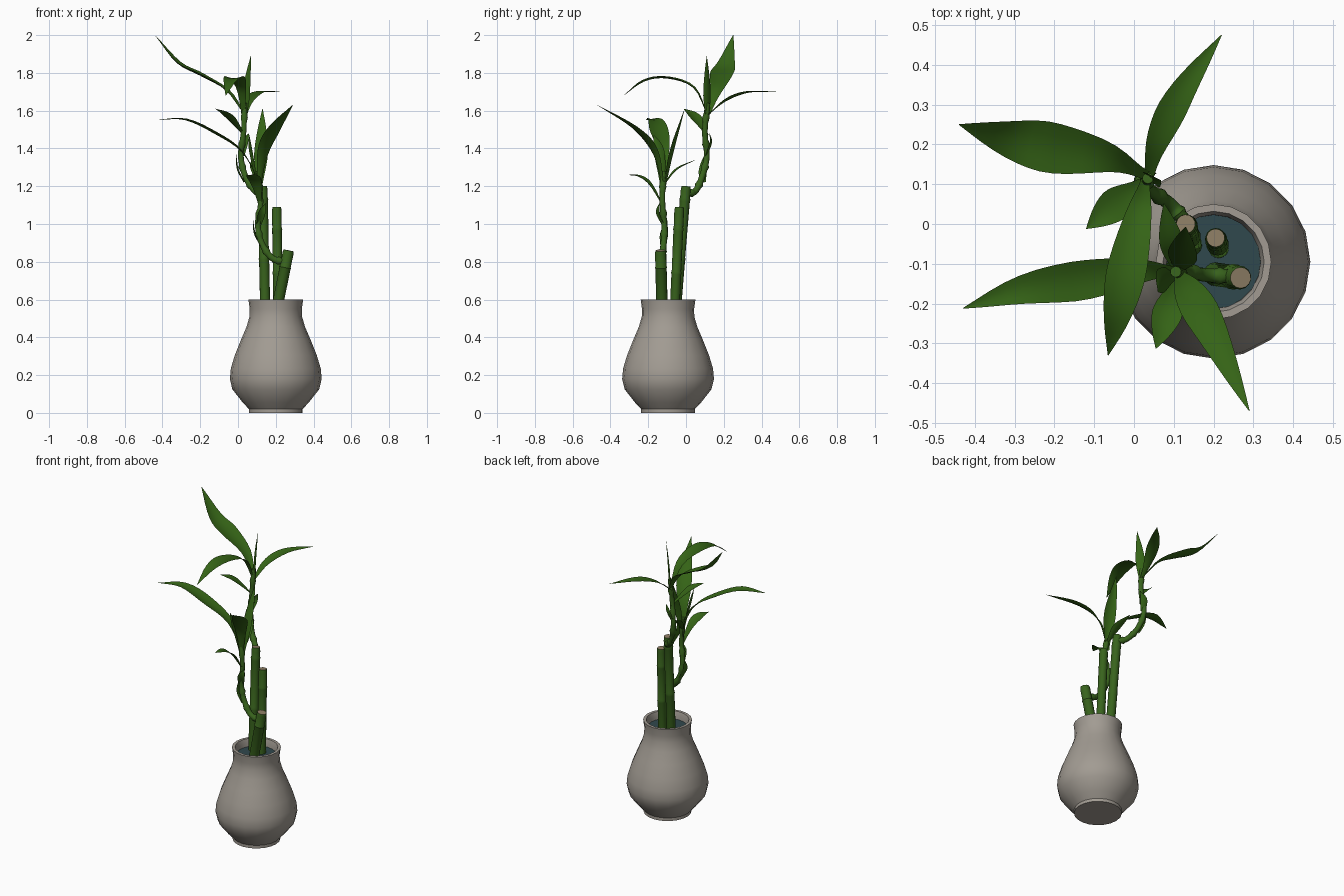
import bpy, bmesh, math
from mathutils import Vector

if "Cube" in bpy.data.objects:
    bpy.data.objects.remove(bpy.data.objects["Cube"])


def material(name, rgb):
    m = bpy.data.materials.new(name)
    m.diffuse_color = (*rgb, 1)
    m.use_nodes = True
    m.node_tree.nodes["Principled BSDF"].inputs["Base Color"].default_value = m.diffuse_color
    return m


CERAMIC = material("warm grey ceramic", (0.36, 0.33, 0.29))
LEAF = material("leaf green", (0.035, 0.125, 0.008))
STALK = material("stalk green", (0.04, 0.125, 0.012))
CUT = material("cut stalk tan", (0.27, 0.21, 0.13))
WATER = material("dark water", (0.03, 0.065, 0.075))


def finish(bm, name, mats, angle=50, recalc=True):
    if recalc:
        bmesh.ops.recalc_face_normals(bm, faces=bm.faces)
    me = bpy.data.meshes.new(name)
    bm.to_mesh(me)
    bm.free()
    for m in mats:
        me.materials.append(m)
    ob = bpy.data.objects.new(name, me)
    bpy.context.collection.objects.link(ob)
    bpy.ops.object.select_all(action='DESELECT')
    ob.select_set(True)
    bpy.context.view_layer.objects.active = ob
    bpy.ops.object.shade_smooth_by_angle(angle=math.radians(angle))
    return ob


def smooth_path(pts, n):
    """Catmull-Rom samples through the points."""
    p = [Vector(q) for q in pts]
    p = [2 * p[0] - p[1]] + p + [2 * p[-1] - p[-2]]
    out = []
    for k in range(n + 1):
        f = k / n * (len(p) - 3)
        i = min(int(f), len(p) - 4)
        t = f - i
        a, b, c, d = p[i:i + 4]
        out.append(0.5 * (2 * b + (c - a) * t + (2 * a - 5 * b + 4 * c - d) * t * t
                          + (3 * b - a - 3 * c + d) * t ** 3))
    return out


def tangent(path, i):
    return (path[min(i + 1, len(path) - 1)] - path[max(i - 1, 0)]).normalized()


def tube(name, path, radii, mats, sides=12, cut_top=False):
    bm = bmesh.new()
    rings = []
    for i, (c, r) in enumerate(zip(path, radii)):
        t = tangent(path, i)
        u = t.cross(Vector((0.3, -1, 0.1))).normalized()
        v = t.cross(u)
        rings.append([bm.verts.new(c + r * (u * math.cos(a) + v * math.sin(a)))
                      for a in (2 * math.pi * k / sides for k in range(sides))])
    for a, b in zip(rings, rings[1:]):
        for k in range(sides):
            bm.faces.new((a[k], a[k - 1], b[k - 1], b[k]))
    bm.faces.new(rings[0])
    top = bm.faces.new(rings[-1])
    if cut_top:
        top.material_index = 1
    return finish(bm, name, mats)


def leaf(name, pts, half, side=None, base=0.012, peak=0.55, fold=0.22):
    """Folded blade along a path, widest at 'peak', pointed at the tip."""
    n = 16
    path = smooth_path(pts, n)
    bm = bmesh.new()
    rows = []
    for i, c in enumerate(path):
        s = i / n
        t = tangent(path, i)
        ref = Vector(side) if side else t.cross(Vector((0, 0, 1)))
        u = (ref - t * ref.dot(t)).normalized()
        nrm = u.cross(t)
        if s < peak:
            e = s / peak
            w = base + (half - base) * e * e * (3 - 2 * e)
        else:
            w = half * (1 - ((s - peak) / (1 - peak)) ** 1.6)
        w = max(w, 0.0008)
        rows.append([bm.verts.new(c + u * w * k + nrm * w * fold * k * k)
                     for k in (-1, -0.5, 0, 0.5, 1)])
    for a, b in zip(rows, rows[1:]):
        for k in range(4):
            bm.faces.new((a[k], a[k + 1], b[k + 1], b[k]))
    return finish(bm, name, [LEAF], 80, recalc=False)


# Vase, lathed, with an inner wall
VX, VY = 0.2, -0.095


def lathe(name, profile, mat, sides=20):
    bm = bmesh.new()
    rings = [[bm.verts.new((VX + r * math.cos(a), VY + r * math.sin(a), z))
              for a in (2 * math.pi * k / sides for k in range(sides))] for r, z in profile]
    for a, b in zip(rings, rings[1:]):
        for k in range(sides):
            bm.faces.new((a[k - 1], a[k], b[k], b[k - 1]))
    bm.faces.new(rings[0])
    bm.faces.new(rings[-1])
    return finish(bm, name, [mat], 42)


lathe("vase", [(0.142, 0), (0.142, 0.02), (0.175, 0.055), (0.23, 0.125), (0.243, 0.18),
               (0.238, 0.235), (0.217, 0.305), (0.185, 0.385), (0.155, 0.455), (0.139, 0.51),
               (0.138, 0.55), (0.145, 0.6), (0.127, 0.6), (0.118, 0.57), (0.117, 0.5)], CERAMIC)
lathe("water", [(0.119, 0.53), (0.119, 0.552)], WATER)

# Thick cut stalks with tan ends and node rings
STALKS = [((0.145, -0.057, 0.5), (0.13, 0.0, 1.2), 0.027, (0.45, 0.9)),
          ((0.213, -0.062, 0.5), (0.205, -0.035, 1.09), 0.026, (0.41, 0.8)),
          ((0.195, -0.125, 0.5), (0.268, -0.135, 0.86), 0.03, (0.75,))]
for i, (a, b, r, nodes) in enumerate(STALKS):
    a, b = Vector(a), Vector(b)
    stops = [(0, r), (0.96, r), (1, r * 0.88)]
    for s in nodes:
        stops += [(s - 0.015, r), (s, r * 1.09), (s + 0.015, r * 0.97)]
    stops.sort()
    tube(f"stalk_{i + 1}", [a.lerp(b, s) for s, _ in stops], [q for _, q in stops],
         [STALK, CUT], 14, True)


# Thin curved shoots with swollen joints
def shoot(name, pts):
    n = 30
    path = smooth_path(pts, n)
    radii = [0.018 - 0.004 * i / n + (0.005 if i % 6 == 3 else 0) for i in range(n + 1)]
    tube(name, path, radii, [STALK], 10)


shoot("tall_shoot", [(0.13, 0.005, 1.16), (0.09, 0.05, 1.175), (0.04, 0.085, 1.25),
                     (0.015, 0.11, 1.36), (0.03, 0.10, 1.49), (0.035, 0.115, 1.64)])
shoot("low_shoot", [(0.25, -0.132, 0.80), (0.18, -0.128, 0.82), (0.125, -0.118, 0.9),
                    (0.105, -0.115, 1.0), (0.12, -0.125, 1.12), (0.105, -0.12, 1.28)])

# Leaves of the tall shoot
leaf("tall_leaf_left", [(0.035, 0.12, 1.58), (-0.06, 0.165, 1.705), (-0.2, 0.19, 1.785),
                        (-0.32, 0.215, 1.85), (-0.44, 0.25, 2.0)], 0.064)
leaf("tall_leaf_back", [(0.035, 0.11, 1.57), (0.06, 0.21, 1.65), (0.12, 0.33, 1.695),
                        (0.22, 0.475, 1.7)], 0.037)
leaf("tall_leaf_front", [(0.03, 0.115, 1.57), (0.015, 0.04, 1.72), (-0.015, -0.1, 1.77),
                         (-0.04, -0.22, 1.755), (-0.065, -0.33, 1.68)], 0.05)
leaf("tall_leaf_upright", [(0.04, 0.115, 1.56), (0.05, 0.115, 1.72), (0.068, 0.11, 1.89)],
     0.028, (0.7, -0.7, 0), 0.014, 0.4)
leaf("tall_leaf_small", [(0.03, 0.11, 1.47), (-0.02, 0.07, 1.53), (-0.07, 0.03, 1.58),
                         (-0.12, -0.012, 1.61)], 0.042)

# Leaves of the low shoot
leaf("low_leaf_left", [(0.115, -0.12, 1.22), (0.02, -0.118, 1.38), (-0.12, -0.14, 1.475),
                       (-0.28, -0.165, 1.55), (-0.43, -0.212, 1.55)], 0.05)
leaf("low_leaf_front", [(0.11, -0.12, 1.18), (0.135, -0.165, 1.37), (0.195, -0.27, 1.5),
                        (0.29, -0.47, 1.63)], 0.046)
leaf("low_leaf_small_front", [(0.12, -0.12, 1.09), (0.095, -0.19, 1.205), (0.075, -0.25, 1.25),
                              (0.055, -0.313, 1.26)], 0.038)
leaf("low_leaf_upright", [(0.11, -0.12, 1.16), (0.12, -0.085, 1.38), (0.13, -0.008, 1.61)],
     0.038, (-1, 0.3, 0), 0.014, 0.5)
leaf("low_leaf_small_back", [(0.11, -0.12, 1.2), (0.095, -0.05, 1.285), (0.075, 0.052, 1.34)], 0.03)
# Broad leaf curling over to the left front, seen beside the low shoot
leaf("low_leaf_broad", [(0.11, -0.12, 1.18), (0.075, -0.14, 1.38), (0.06, -0.17, 1.47)],
     0.03, (0.3, -1, 0), 0.014, 0.5)

# Short sheaths hugging the shoots
SHEATHS = [((0.03, 0.09, 1.22), (-0.005, 0.09, 1.29), (-0.01, 0.10, 1.37), (0.2, 1, 0)),
           ((0.02, 0.11, 1.36), (0.035, 0.135, 1.43), (0.058, 0.125, 1.48), (1, -0.3, 0)),
           ((0.12, -0.12, 0.88), (0.085, -0.115, 0.95), (0.08, -0.1, 1.02), (0.2, 1, 0)),
           ((0.11, -0.12, 1.0), (0.125, -0.145, 1.06), (0.145, -0.14, 1.11), (1, 0.5, 0))]
for i, (a, b, c, side) in enumerate(SHEATHS):
    leaf(f"sheath_{i + 1}", [a, b, c], 0.022, side, 0.016, 0.4)
